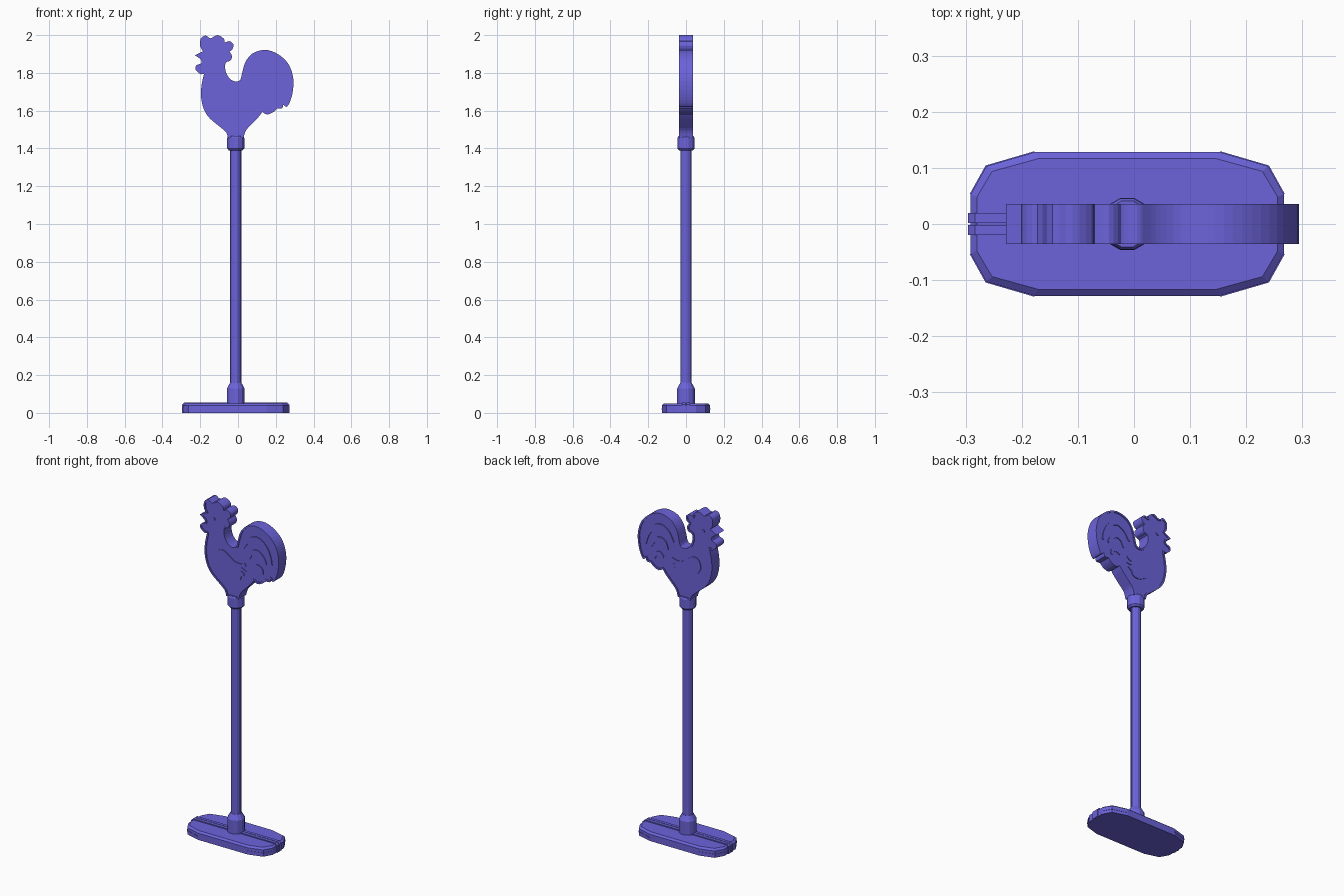
import bpy, bmesh, math
from mathutils import Vector
from mathutils.geometry import tessellate_polygon

if "Cube" in bpy.data.objects:
    bpy.data.objects.remove(bpy.data.objects["Cube"])

CX = -0.012          # axis of pole and base
MAT = bpy.data.materials.new("violet_plastic")
MAT.diffuse_color = (0.15, 0.125, 0.7, 1)
MAT.use_nodes = True
MAT.node_tree.nodes["Principled BSDF"].inputs["Base Color"].default_value = MAT.diffuse_color


def finish(bm, name):
    bmesh.ops.recalc_face_normals(bm, faces=bm.faces)
    me = bpy.data.meshes.new(name)
    bm.to_mesh(me)
    bm.free()
    me.materials.append(MAT)
    ob = bpy.data.objects.new(name, me)
    bpy.context.collection.objects.link(ob)
    return ob


def loft(name, rings):
    """Skin a stack of rings with equal vertex counts and cap both ends."""
    bm = bmesh.new()
    vs = [[bm.verts.new(p) for p in r] for r in rings]
    n = len(vs[0])
    for a, b in zip(vs, vs[1:]):
        for i in range(n):
            bm.faces.new((a[i], a[(i + 1) % n], b[(i + 1) % n], b[i]))
    for ring in (vs[0], vs[-1]):
        for t in tessellate_polygon([[v.co for v in ring]]):
            bm.faces.new([ring[k] if isinstance(k, int) else k for k in t])
    return finish(bm, name)


def turned(name, profile, n=12):
    """Lathe a (radius, z) profile, flats facing the axes."""
    loft(name, [[(CX + r * math.cos((i + .5) * math.tau / n),
                  r * math.sin((i + .5) * math.tau / n), z) for i in range(n)]
                for r, z in profile])


def box(name, x0, x1, y0, y1, z0, z1):
    loft(name, [[(x0, y0, z), (x1, y0, z), (x1, y1, z), (x0, y1, z)] for z in (z0, z1)])


def px(points):
    """Sketch units (hundredths, x and z-1) to model x, z."""
    return [Vector((x / 100, 1 + z / 100)) for x, z in points]


def smooth(pts, sharp=(), closed=True, steps=3):
    """Catmull-Rom through the points, keeping the listed corners sharp."""
    out, n = [], len(pts)
    for i in range(n if closed else n - 1):
        p1, p2 = pts[i], pts[(i + 1) % n]
        p0 = p1 if i in sharp or (not closed and i == 0) else pts[i - 1]
        j = (i + 1) % n
        p3 = p2 if j in sharp or (not closed and j == n - 1) else pts[(i + 2) % n]
        for k in range(steps):
            t = k / steps
            out.append(.5 * (2 * p1 + (p2 - p0) * t + (2 * p0 - 5 * p1 + 4 * p2 - p3) * t * t
                             + (3 * p1 - p0 - 3 * p2 + p3) * t ** 3))
    return out if closed else out + [pts[-1]]


def inset(pts, d):
    """Move a clockwise outline inward by d."""
    res = []
    for i, p in enumerate(pts):
        a = (p - pts[i - 1]).normalized()
        b = (pts[(i + 1) % len(pts)] - p).normalized()
        m = (Vector((a.y, -a.x)) + Vector((b.y, -b.x)))
        res.append(p + m.normalized() * d)
    return res


def at_y(pts, y):
    return [(p.x, y, p.y) for p in pts]


def relief(name, pts):
    """Raised detail on both faces of the rooster."""
    for s, side in ((-1, "front"), (1, "back")):
        loft(name + "_" + side, [at_y(pts, s * .028), at_y(pts, s * .036)])


# Base: chamfered oblong
quarter = [(.279, .053), (.251, .103), (.165, .128)]
outline = (quarter + [(-x, y) for x, y in quarter[::-1]]
           + [(-x, -y) for x, y in quarter] + [(x, -y) for x, y in quarter[::-1]])
loft("base", [[(CX + x * kx, y * ky, z) for x, y in outline]
              for kx, ky, z in ((1, 1, 0), (1, 1, .04), (.96, .91, .05))])

# Corner seams on the base edge
for sx in (-1, 1):
    for sy in (-1, 1):
        strip = [(x * 1.006, y * 1.012) for x, y in quarter] + [(x * .97, y * .97) for x, y in quarter[::-1]]
        loft("base_seam", [[(CX + sx * x, sy * y, z) for x, y in strip] for z in (.018, .023)])

# Split rib along the base
rib = [(-.284, 0), (-.284, .044), (-.271, .056), (.271, .056), (.284, .044), (.284, 0)]
for s in (-1, 1):
    loft("base_rib", [[(CX + x, s * y, z) for x, z in rib] for y in (.0015, .02)])

# Pole, seams and collars
turned("pole", [(.029, .04), (.029, 1.42)])
box("pole_seam_y", CX - .002, CX + .002, -.03, .03, .15, 1.395)
box("pole_seam_x", CX - .03, CX + .03, -.002, .002, .15, 1.395)
turned("bottom_collar", [(.048, .04), (.048, .13), (.031, .16)])
turned("top_collar", [(.038, 1.39), (.047, 1.4), (.047, 1.455), (.042, 1.465)])

# Rooster silhouette, clockwise from the beak tip
rooster = px([(-22.8, 89.3), (-18.5, 91.5), (-20, 94), (-19.8, 98), (-17.2, 99.8), (-14.5, 98.3),
              (-11, 100), (-7.6, 98.2), (-7, 96), (-4.5, 96.8), (-2.4, 95), (-3, 92.5), (-4.5, 91.4),
              (-3.2, 89), (-4, 86.5), (-6.4, 85.5), (-6.8, 82.5), (-5.8, 79), (-3.5, 76.3), (-1, 75.5),
              (1.2, 76.3), (2.2, 80), (3.8, 85.5), (7, 89.8), (11.5, 91.8), (16, 92), (21, 90),
              (25.5, 86.3), (28.2, 81.5), (29.4, 75.5), (28.8, 69), (27.3, 64.2), (25.6, 62),
              (24, 63.3), (23.3, 61.2), (20.8, 61.2), (18.8, 59.3), (15.5, 58), (12.8, 59.3),
              (11, 56.8), (7.4, 53), (4.2, 49.5), (2.9, 45.5), (-5.3, 45.5), (-6.3, 48.5),
              (-10, 51.8), (-14.8, 55.8), (-18, 60.5), (-19.6, 67.5), (-19.2, 74), (-18, 79.5),
              (-20, 79.4), (-22.5, 81.8), (-22, 84), (-19.6, 85), (-19.6, 87)])
body = smooth(rooster, sharp={0, 1, 8, 12, 33, 35, 38, 42, 43, 50})
panel = inset(body, .01)
loft("rooster", [at_y(panel, -.031), at_y(panel, -.036), at_y(body, -.036),
                 at_y(body, .036), at_y(panel, .036), at_y(panel, .031)])

# Wing with feathered tip
wing = px([(-10, 71.7), (-7, 72), (-3.5, 70), (0, 67.5), (4, 67), (6.8, 68), (7.4, 66.3), (4.8, 65),
           (7.8, 63.2), (4.6, 62.8), (6.8, 61), (4.6, 59.5), (3.6, 57), (0, 56), (-4.8, 58),
           (-9, 61.5), (-12, 65.5), (-11.6, 69.5)])
relief("wing", smooth(wing, sharp={7, 9, 11}, steps=2))

# Curved tail feathers
feathers = [[(6, 77), (9.5, 82.5), (14.5, 84.8), (19.5, 82.3), (23, 77), (24.4, 71.5)],
            [(9.8, 71.5), (11.5, 75.5), (15, 77), (18.7, 74.5), (20.8, 71)],
            [(12.5, 66.3), (15, 68.3), (17.8, 67), (18.4, 64.5)]]
for k, f in enumerate(feathers):
    c = smooth(px(f), closed=False)
    n = len(c) - 1
    left, right = [], []
    for i, p in enumerate(c):
        d = (c[min(i + 1, n)] - c[max(i - 1, 0)]).normalized()
        w = .005 + .006 * math.sin(math.pi * i / n)
        left.append(p + Vector((-d.y, d.x)) * w)
        right.append(p - Vector((-d.y, d.x)) * w)
    relief("tail_feather_%d" % (k + 1), left + right[::-1])

# Eyes
relief("eye", [Vector((-.137 + .009 * math.cos(a * math.tau / 12),
                       1.89 + .009 * math.sin(a * math.tau / 12))) for a in range(12)])
